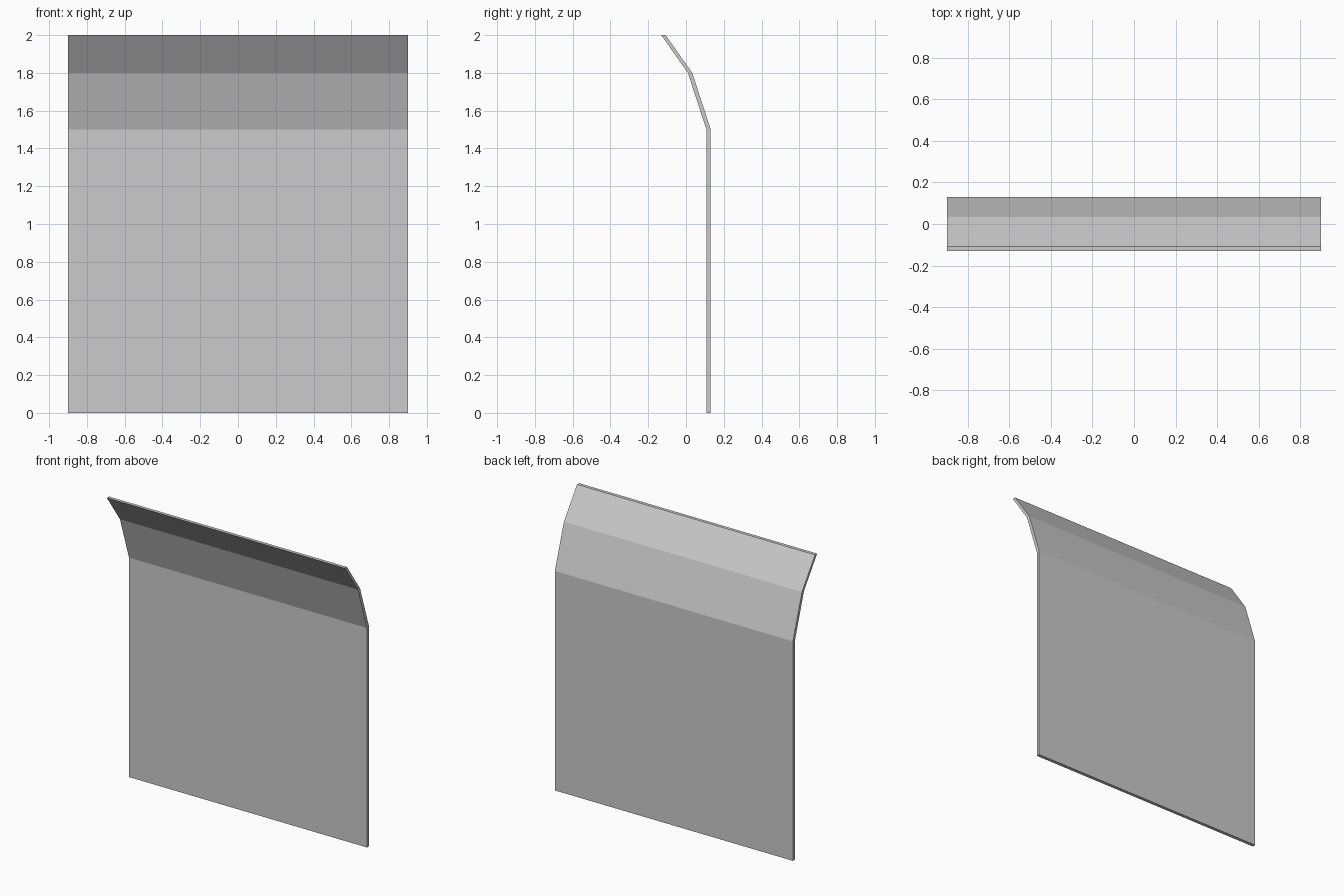
import bpy, bmesh

if "Cube" in bpy.data.objects:
    bpy.data.objects.remove(bpy.data.objects["Cube"])

# Grey sheet material
grey = bpy.data.materials.new("light_grey")
grey.diffuse_color = (0.6, 0.6, 0.6, 1)
grey.use_nodes = True
grey.node_tree.nodes["Principled BSDF"].inputs["Base Color"].default_value = grey.diffuse_color

# Side profile (y, z): front line up, back line down
T = 0.023
front = [(0.108, 0), (0.108, 1.5), (0.01, 1.8), (-0.131, 2.0)]
back = [(y + T, z) for y, z in reversed(front)]

# Extrude the bent profile across the width
bm = bmesh.new()
side = bm.faces.new([bm.verts.new((-0.9, y, z)) for y, z in front + back])
ext = bmesh.ops.extrude_face_region(bm, geom=[side], use_keep_orig=True)
verts = [g for g in ext["geom"] if isinstance(g, bmesh.types.BMVert)]
bmesh.ops.translate(bm, verts=verts, vec=(1.8, 0, 0))
bmesh.ops.recalc_face_normals(bm, faces=bm.faces[:])

mesh = bpy.data.meshes.new("bent_panel")
bm.to_mesh(mesh)
bm.free()
mesh.materials.append(grey)
panel = bpy.data.objects.new("bent_panel", mesh)
bpy.context.collection.objects.link(panel)
